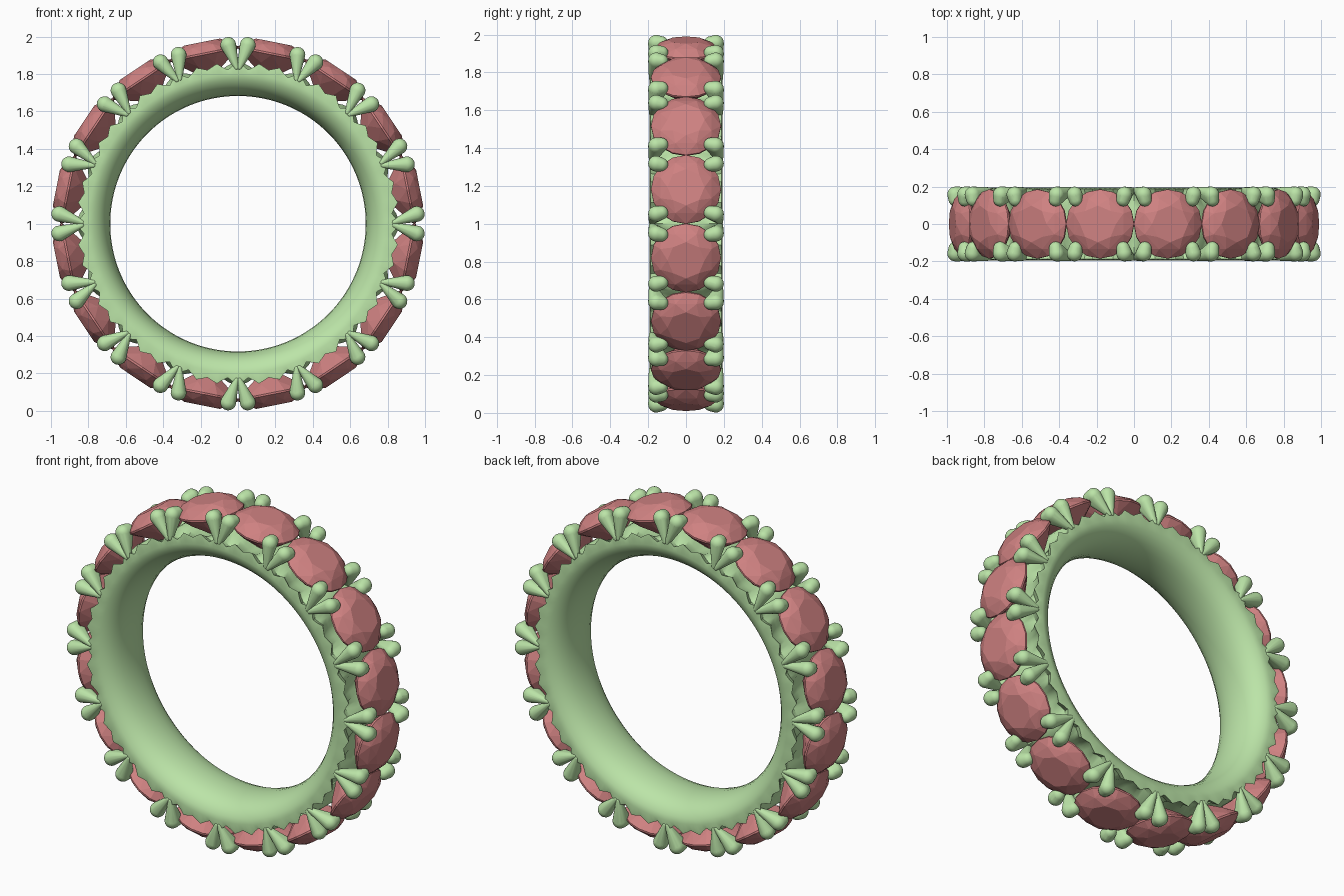
import bpy, bmesh, math
from mathutils import Matrix, Vector

if "Cube" in bpy.data.objects:
    bpy.data.objects.remove(bpy.data.objects["Cube"])

N = 16                      # stones around the ring
STEP = 2 * math.pi / N
CENTRE = Matrix.Translation((0, 0, 1))


def material(name, col):
    m = bpy.data.materials.new(name)
    m.diffuse_color = (*col, 1)
    m.use_nodes = True
    m.node_tree.nodes["Principled BSDF"].inputs["Base Color"].default_value = m.diffuse_color
    return m


GREEN = material("green_metal", (0.50, 0.78, 0.39))
RED = material("red_stone", (0.62, 0.22, 0.22))


def finish(name, bm, mat, smooth=None):
    bmesh.ops.recalc_face_normals(bm, faces=bm.faces[:])
    me = bpy.data.meshes.new(name)
    bm.to_mesh(me)
    bm.free()
    me.materials.append(mat)
    ob = bpy.data.objects.new(name, me)
    bpy.context.collection.objects.link(ob)
    if smooth:
        bpy.ops.object.select_all(action='DESELECT')
        ob.select_set(True)
        bpy.context.view_layer.objects.active = ob
        bpy.ops.object.shade_smooth_by_angle(angle=math.radians(smooth))
    return ob


def hull(bm):
    # keep only the outer skin of the points in bm
    res = bmesh.ops.convex_hull(bm, input=bm.verts[:])
    junk = {g for g in res["geom_interior"] + res["geom_unused"]
            if isinstance(g, bmesh.types.BMVert)}
    bmesh.ops.delete(bm, geom=list(junk), context='VERTS')


def around(unit, offset):
    # copies of a unit placed around the ring axis
    me = bpy.data.meshes.new("unit")
    unit.to_mesh(me)
    unit.free()
    out = bmesh.new()
    for k in range(N):
        start = len(out.verts)
        out.from_mesh(me)
        out.verts.ensure_lookup_table()
        rot = CENTRE @ Matrix.Rotation((k + offset) * STEP, 4, 'Y')
        bmesh.ops.transform(out, matrix=rot, verts=out.verts[start:])
    bpy.data.meshes.remove(me)
    return out


# Band: comfort-fit inside, zigzag outer rim, seats dipping under the stones
RIM = [.865, .845, .825, .84, .862, .85, .838, .85, .862, .84, .825, .845]
INNER = [(.683, 0), (.687, .05), (.697, .095), (.715, .135), (.74, .165), (.77, .185), (.80, .194)]
bm = bmesh.new()
rings = []
SUB = len(RIM)
for i in range(N * SUB):
    a = i * STEP / SUB
    rim = RIM[i % SUB]
    dip = 0.5 - 0.5 * math.cos(2 * math.pi * (i % SUB) / SUB)
    half = INNER + [(rim, .188), (rim - .012 - .02 * dip, .15), (.862 - .06 * dip, .09)]
    prof = half + [(.862 - .07 * dip, 0)] + [(r, -y) for r, y in half[:0:-1]]
    rings.append([bm.verts.new((r * math.sin(a), y, 1 + r * math.cos(a))) for r, y in prof])
for i, ring in enumerate(rings):
    nxt = rings[(i + 1) % len(rings)]
    for j in range(len(ring)):
        k = (j + 1) % len(ring)
        bm.faces.new((ring[j], ring[k], nxt[k], nxt[j]))
finish("band", bm, GREEN, 35)

# Round faceted stones: table, crown, girdle, pavilion and culet
bm = bmesh.new()
for count, rad, h, turn in [(8, .098, .990, 0), (8, .146, .968, .5), (16, .185, .931, 0),
                            (16, .185, .921, 0), (8, .125, .868, .5)]:
    for i in range(count):
        a = (i + turn) * 2 * math.pi / count
        bm.verts.new((rad * math.cos(a), rad * math.sin(a), h))
bm.verts.new((0, 0, .78))
hull(bm)
bmesh.ops.dissolve_limit(bm, angle_limit=.01, verts=bm.verts[:], edges=bm.edges[:])
finish("stones", around(bm, .5), RED)

# Prongs: two V-shaped teardrop pairs between neighbouring stones
unit = bmesh.new()
for sx in (-1, 1):
    for sy in (-1, 1):
        p = bmesh.new()
        for x, y, z, r in [(.008, .182, .835, .014), (.052, .158, .956, .042), (.058, .13, .955, .036)]:
            bmesh.ops.create_icosphere(p, subdivisions=3, radius=r,
                                       matrix=Matrix.Translation(Vector((sx * x, sy * y, z))))
        hull(p)
        me = bpy.data.meshes.new("prong")
        p.to_mesh(me)
        p.free()
        unit.from_mesh(me)
        bpy.data.meshes.remove(me)
finish("prongs", around(unit, 0), GREEN, 60)
